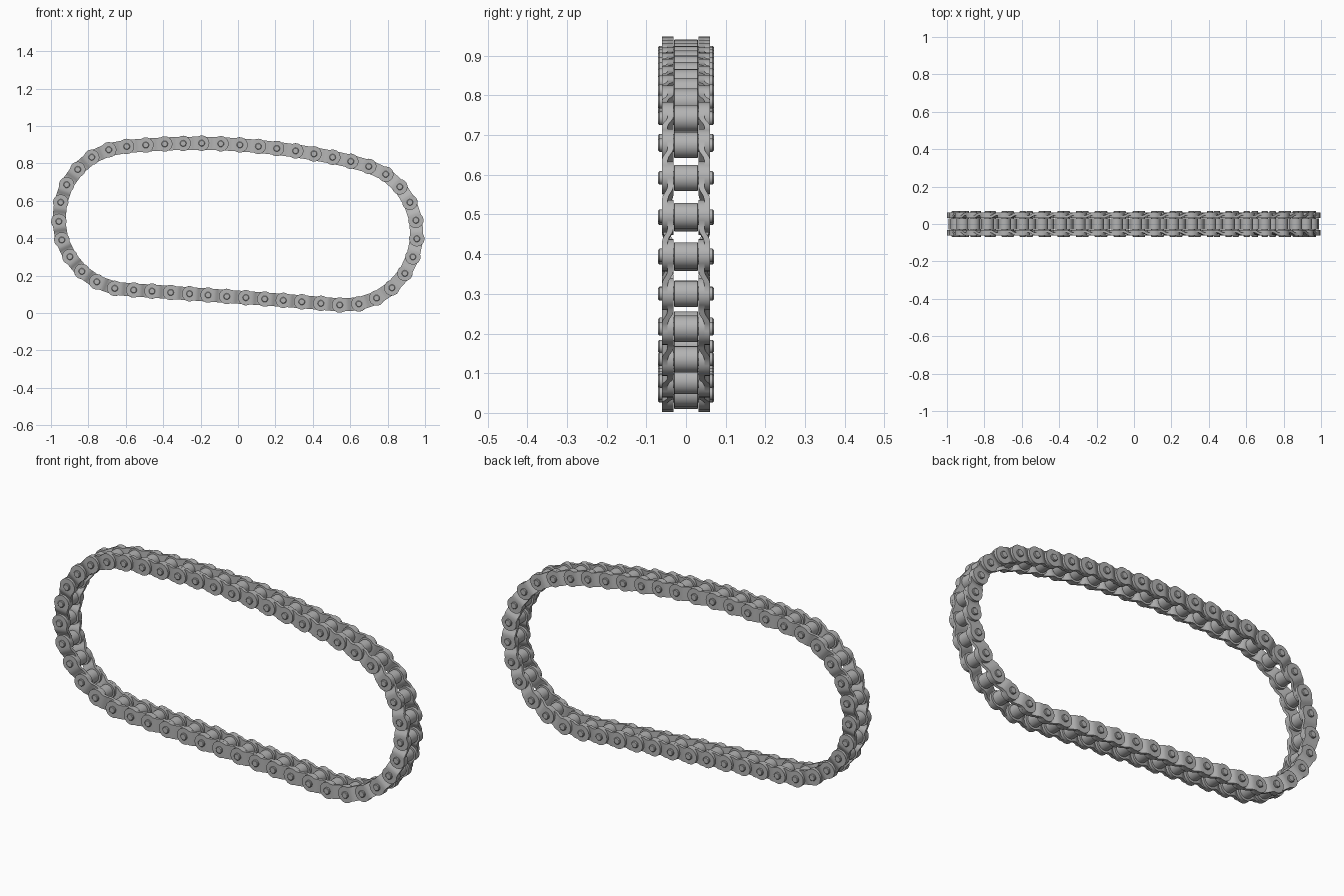
import bpy
import bmesh
import math
from mathutils import Matrix, Vector

default_cube = bpy.data.objects.get("Cube")
if default_cube:
    bpy.data.objects.remove(default_cube, do_unlink=True)

# Single steel colour
steel = bpy.data.materials.new("steel grey")
steel.use_nodes = True
steel_colour = (0.45, 0.45, 0.45, 1)
steel.diffuse_color = steel_colour
steel.node_tree.nodes["Principled BSDF"].inputs["Base Color"].default_value = steel_colour

# Joint centres of the closed loop (x, z), clockwise from the upper left
JOINTS = [
    (-.595, .891), (-.493, .898), (-.392, .904), (-.293, .907), (-.194, .908),
    (-.092, .905), (.01, .899), (.109, .891), (.207, .88), (.308, .867),
    (.406, .851), (.506, .833), (.603, .811), (.699, .784), (.79, .742),
    (.865, .675), (.919, .592), (.951, .496), (.956, .397), (.935, .3),
    (.892, .212), (.823, .135), (.741, .08), (.646, .049), (.544, .043),
    (.443, .052), (.341, .06), (.242, .068), (.143, .075), (.042, .082),
    (-.06, .089), (-.16, .096), (-.259, .103), (-.36, .11), (-.46, .117),
    (-.558, .123), (-.659, .132), (-.755, .167), (-.835, .223), (-.899, .301),
    (-.942, .391), (-.958, .49), (-.948, .592), (-.916, .686), (-.857, .768),
    (-.782, .833), (-.691, .873),
]
PITCH = 0.1
EYE = 0.041          # radius of the plate ends
WAIST = 0.035        # half height of the plate middle
INNER_Y = 0.031      # inside face of the narrow end
THICK = 0.015


def finish(bm, name):
    """Turn a bmesh into shared mesh data with consistent normals."""
    bmesh.ops.recalc_face_normals(bm, faces=bm.faces)
    mesh = bpy.data.meshes.new(name)
    bm.to_mesh(mesh)
    bm.free()
    mesh.materials.append(steel)
    return mesh


def lathe(name, profile, sides):
    """Revolve (radius, y) points about the y axis."""
    bm = bmesh.new()
    verts = [bm.verts.new((r, y, 0)) for r, y in profile]
    edges = [bm.edges.new(pair) for pair in zip(verts, verts[1:])]
    bmesh.ops.spin(bm, geom=verts + edges, cent=(0, 0, 0), axis=(0, 1, 0),
                   angle=math.tau, steps=sides)
    bmesh.ops.remove_doubles(bm, verts=bm.verts, dist=1e-5)
    return finish(bm, name)


def cranked_link(name):
    """Pair of plates, narrow around one joint and wide around the next."""
    turns = 9
    neck = math.acos(WAIST / EYE)
    columns = []
    for i in range(turns + 1):
        a = (math.pi / 2 + neck) * i / turns
        columns.append((-EYE * math.cos(a), EYE * math.sin(a)))
    columns += [(PITCH - s, h) for s, h in reversed(columns)]

    # Denser columns where the plate bends outward
    bend = [(PITCH * t, WAIST) for t in (0.32, 0.42, 0.5, 0.58, 0.68)]
    columns = sorted(columns + bend)

    def step(s):
        t = min(max((s / PITCH - 0.32) / 0.36, 0), 1)
        return THICK * t * t * (3 - 2 * t)

    bm = bmesh.new()
    for side in (-1, 1):
        rows = []
        for s, h in columns:
            y = INNER_Y + step(s)
            rows.append([bm.verts.new((s, side * yy, z))
                         for yy, z in ((y, -h), (y, h), (y + THICK, h), (y + THICK, -h))])
        for a, b in zip(rows, rows[1:]):
            for k in range(4):
                n = (k + 1) % 4
                bm.faces.new((a[k], a[n], b[n], b[k]))
        bm.faces.new(rows[0])
        bm.faces.new(rows[-1])
    bmesh.ops.remove_doubles(bm, verts=bm.verts, dist=1e-5)
    return finish(bm, name)


def mirrored(half):
    """Complete a profile from its +y half, listed from the end inward."""
    return half + [(r, -y) for r, y in reversed(half)]


link_mesh = cranked_link("cranked_link")
roller_mesh = lathe("roller", mirrored([(0.016, 0.0305), (0.031, 0.0305), (0.033, 0.0285)]), 32)
pin_mesh = lathe("pin", mirrored([(0, 0.07), (0.014, 0.07), (0.017, 0.067), (0.017, 0.06)]), 20)


def place(name, mesh, matrix):
    obj = bpy.data.objects.new(name, mesh)
    bpy.context.collection.objects.link(obj)
    obj.matrix_world = matrix
    return obj


# Chain: one roller, pin and cranked link per joint
for i, (x, z) in enumerate(JOINTS):
    nx, nz = JOINTS[(i + 1) % len(JOINTS)]
    along = Vector((nx - x, 0, nz - z))
    turn = Matrix.Rotation(-math.atan2(along.z, along.x), 4, "Y")
    at = Matrix.Translation((x, 0, z))
    stretch = Matrix.Scale(along.length / PITCH, 4, (1, 0, 0))
    parts = [
        place(f"roller_{i + 1}", roller_mesh, at),
        place(f"pin_{i + 1}", pin_mesh, at),
        place(f"link_{i + 1}", link_mesh, at @ turn @ stretch),
    ]
    if i == 0:
        # Smooth the shared meshes once
        bpy.ops.object.select_all(action="DESELECT")
        for obj in parts:
            obj.select_set(True)
        bpy.context.view_layer.objects.active = parts[0]
        bpy.ops.object.shade_smooth_by_angle(angle=math.radians(35))
